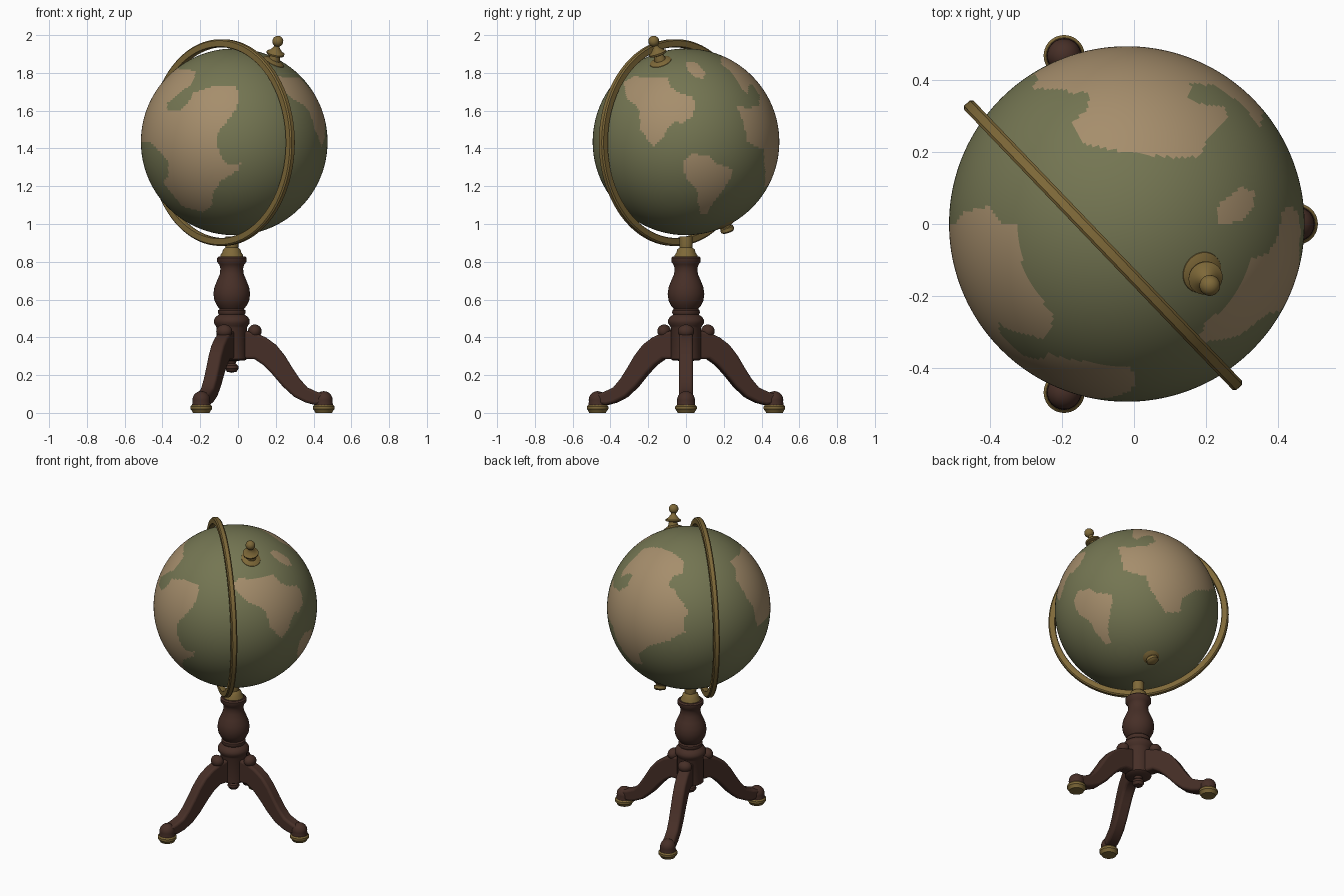
import bpy, bmesh, math
from mathutils import Vector, Matrix

if "Cube" in bpy.data.objects:
    bpy.data.objects.remove(bpy.data.objects["Cube"])


def material(name, rgb):
    mat = bpy.data.materials.new(name)
    mat.use_nodes = True
    mat.diffuse_color = (*rgb, 1)
    bsdf = mat.node_tree.nodes["Principled BSDF"]
    bsdf.inputs["Base Color"].default_value = (*rgb, 1)
    bsdf.inputs["Roughness"].default_value = 0.6
    return mat


SEA = material("olive sea", (0.175, 0.18, 0.085))
LAND = material("tan land", (0.38, 0.27, 0.15))
BRASS = material("aged brass", (0.21, 0.14, 0.04))
WOOD = material("dark wood", (0.062, 0.028, 0.02))

GLOBE = Vector((-0.02, 0, 1.435))
RADIUS = 0.494
POST = Vector((-0.033, 0, 0))
UP = Vector((0, 0, 1))


def finish(name, bm, mats, angle=40):
    bmesh.ops.recalc_face_normals(bm, faces=bm.faces)
    mesh = bpy.data.meshes.new(name)
    bm.to_mesh(mesh)
    bm.free()
    for mat in mats:
        mesh.materials.append(mat)
    obj = bpy.data.objects.new(name, mesh)
    bpy.context.collection.objects.link(obj)
    bpy.ops.object.select_all(action='DESELECT')
    obj.select_set(True)
    bpy.context.view_layer.objects.active = obj
    bpy.ops.object.shade_smooth_by_angle(angle=math.radians(angle))
    return obj


def lathe(name, profile, origin, axis, mat, closed=False, steps=40):
    """Turn a (radius, height) profile around an axis."""
    bm = bmesh.new()
    verts = [bm.verts.new((r, 0, h)) for r, h in profile]
    pairs = list(zip(verts, verts[1:]))
    if closed:
        pairs.append((verts[-1], verts[0]))
    edges = [bm.edges.new(p) for p in pairs]
    bmesh.ops.spin(bm, geom=verts + edges, axis=(0, 0, 1), cent=(0, 0, 0),
                   angle=math.tau, steps=steps)
    bmesh.ops.remove_doubles(bm, verts=bm.verts, dist=1e-5)
    turn = Vector(axis).normalized().to_track_quat('Z', 'Y').to_matrix().to_4x4()
    bm.transform(Matrix.Translation(origin) @ turn)
    return finish(name, bm, [mat])


def arc(radius, height, start=-90, end=90, count=10):
    """Points of a ball outline for a lathe profile."""
    angles = [math.radians(start + (end - start) * i / count) for i in range(count + 1)]
    return [(max(radius * math.cos(a), 0), height + radius * math.sin(a)) for a in angles]


# Land outlines, each drawn flat (percent of radius) and projected along a direction
def side(azimuth, elevation):
    a, e = math.radians(azimuth), math.radians(elevation)
    toward = Vector((math.cos(a) * math.cos(e), math.sin(a) * math.cos(e), math.sin(e)))
    right = Vector((-math.sin(a), math.cos(a), 0))
    return right, toward.cross(right), toward


FRONT, RIGHT, ABOVE, BELOW = side(-90, 0), side(0, 0), side(-90, 90), side(49, -31)

great_continent = [(-42, 76), (-44, 66), (-63, 52), (-72, 42), (-71, 34), (-58, 34), (-48, 44),
                   (-44, 53), (-21, 60), (2, 59), (5, 53), (3, 36), (-7, 23), (-18, 9),
                   (-19, -2), (-13, -18), (-7, -25), (7, -23), (5, -30), (-13, -41),
                   (-22, -52), (-24, -69), (-34, -75), (-56, -69), (-76, -44), (-71, -37),
                   (-71, -20), (-93, 3), (-101, 9), (-110, 40), (-75, 80)]
great_continent_north = [(-103, -7), (-91, 7), (-77, 10), (-69, -1), (-62, -15), (-64, -38),
                         (-52, -43), (-41, -54), (-46, -65), (-66, -60), (-80, -50), (-105, -30)]
back_north = [(-40, 100), (-33, 80), (-21, 72), (-22, 65), (-31, 57), (-25, 45), (-4, 41),
              (29, 37), (41, 38), (45, 47), (56, 58), (56, 66), (44, 67), (35, 70), (36, 79),
              (49, 78), (63, 69), (76, 65), (80, 75), (40, 110)]
back_south = [(-21, 80), (83, 71), (95, 26), (73, 26), (56, 16), (55, 0), (37, -1),
              (28, 13), (18, 29), (13, 44), (-9, 49), (-16, 62)]
side_north = [(-67, 64), (-56, 70), (-20, 69), (-16, 58), (-7, 52), (7, 49), (11, 38), (6, 27),
              (-4, 20), (-12, 22), (-20, 13), (-26, 3), (-34, -5), (-42, 3), (-50, 16),
              (-49, 33), (-57, 42), (-63, 45)]
side_south = [(-1, -19), (6, -13), (23, -14), (33, -23), (50, -29), (48, -38), (40, -51),
              (30, -64), (22, -77), (16, -78), (13, -65), (12, -51), (1, -40), (-3, -29)]
polar_island = [(0, 86), (11, 85), (21, 74), (18, 67), (8, 70), (1, 78)]

LANDS = [(FRONT, great_continent), (ABOVE, great_continent_north), (ABOVE, back_north),
         (BELOW, back_south), (RIGHT, side_north), (RIGHT, side_south), (RIGHT, polar_island)]


def inside(x, y, outline):
    hit = False
    for (ax, ay), (bx, by) in zip(outline, outline[1:] + outline[:1]):
        if (ay > y) != (by > y) and x < ax + (bx - ax) * (y - ay) / (by - ay):
            hit = not hit
    return hit


def is_land(n):
    return any(n.dot(toward) > 0 and inside(100 * n.dot(right), 100 * n.dot(up), outline)
               for (right, up, toward), outline in LANDS)


# Globe ball
bm = bmesh.new()
bmesh.ops.create_uvsphere(bm, u_segments=240, v_segments=128, radius=RADIUS)
for face in bm.faces:
    face.material_index = int(is_land(face.calc_center_median().normalized()))
bm.transform(Matrix.Translation(GLOBE))
finish("globe", bm, [SEA, LAND])

# Brass meridian ring
lathe("meridian_ring", [(0.509, -0.018), (0.540, -0.018), (0.547, -0.011), (0.547, 0.011),
                        (0.540, 0.018), (0.509, 0.018), (0.505, 0.012), (0.505, -0.012)],
      (-0.086, -0.059, 1.431), (0.72, 0.69, 0), BRASS, closed=True, steps=128)

# Top finial and bottom knob on the tilted axle
axle = Vector((0.18, -0.31, 0.93))
top = Vector((0.19, -0.135, 1.86))
lathe("top_flange", [(0, 0.014), (0.035, 0.012), (0.058, 0), (0.062, -0.012), (0, -0.015)],
      top, top - GLOBE, BRASS)
lathe("finial", [(0, -0.02), (0.033, -0.02), (0.031, 0.01), (0.026, 0.035), (0.046, 0.04),
                 (0.048, 0.05), (0.034, 0.058), (0.024, 0.07), (0.016, 0.08)]
      + arc(0.029, 0.115, -60), top, axle, BRASS)
bottom = GLOBE + Vector((0.062, 0.21, -0.44)).normalized() * RADIUS
lathe("bottom_flange", [(0, 0.01), (0.03, 0.008), (0.052, -0.004), (0, -0.012)],
      bottom, bottom - GLOBE, BRASS)
lathe("bottom_knob", [(0, -0.01), (0.024, -0.01), (0.026, 0.008), (0.036, 0.012),
                      (0.037, 0.03), (0.028, 0.038), (0, 0.042)], bottom, -axle, BRASS)

# Turned stand
lathe("neck_mount", [(0, 0.935), (0.034, 0.935), (0.036, 0.90), (0.034, 0.875), (0.046, 0.865),
                     (0.05, 0.85), (0.06, 0.835), (0.062, 0.82), (0, 0.82)], POST, UP, BRASS)
lathe("post", [(0, 0.828), (0.07, 0.828), (0.078, 0.82), (0.078, 0.80), (0.066, 0.785),
               (0.06, 0.765), (0.063, 0.735), (0.078, 0.70), (0.092, 0.665), (0.097, 0.63),
               (0.092, 0.595), (0.078, 0.567), (0.064, 0.55), (0.072, 0.543), (0.074, 0.53),
               (0.068, 0.52), (0.085, 0.508), (0.095, 0.492), (0.095, 0.475), (0.084, 0.46),
               (0.08, 0.45), (0.08, 0.285), (0.07, 0.278), (0.026, 0.275), (0.02, 0.262),
               (0.034, 0.25), (0.036, 0.235), (0.025, 0.218), (0, 0.212)], POST, UP, WOOD)

# Three curved legs with scroll knobs and brass feet
LEG_TOP = [(0.05, 0.44), (0.12, 0.425), (0.18, 0.40), (0.235, 0.36), (0.28, 0.305),
           (0.32, 0.24), (0.36, 0.18), (0.40, 0.135), (0.45, 0.112), (0.495, 0.10)]
LEG_BOTTOM = [(0.495, 0.05), (0.44, 0.042), (0.39, 0.055), (0.33, 0.085), (0.27, 0.14),
              (0.21, 0.21), (0.165, 0.255), (0.12, 0.285), (0.05, 0.285)]

for label, angle, reach in (("left", 0, 0.487), ("back", 109, 0.495), ("front", -109, 0.495)):
    place = Matrix.Translation(POST) @ Matrix.Rotation(math.radians(angle), 4, 'Z')
    bm = bmesh.new()
    face = bm.faces.new([bm.verts.new((s, -0.037, z)) for s, z in LEG_TOP + LEG_BOTTOM])
    moved = bmesh.ops.extrude_face_region(bm, geom=[face])["geom"]
    bmesh.ops.translate(bm, vec=(0, 0.074, 0),
                        verts=[v for v in moved if isinstance(v, bmesh.types.BMVert)])
    bm.transform(place)
    leg = finish(label + "_leg", bm, [WOOD])
    bevel = leg.modifiers.new("rounded edges", 'BEVEL')
    bevel.width = 0.014
    bevel.segments = 3
    bevel.limit_method = 'ANGLE'
    bevel.angle_limit = math.radians(50)

    bm = bmesh.new()
    bmesh.ops.create_uvsphere(bm, u_segments=24, v_segments=14, radius=0.036)
    bm.transform(place @ Matrix.Translation((0.122, 0, 0.432)) @ Matrix.Diagonal((1, 1.2, 1, 1)))
    finish(label + "_leg_scroll", bm, [WOOD])

    foot = place @ Vector((reach, 0, 0))
    lathe(label + "_toe", [(0, 0.03), (0.05, 0.035)] + arc(0.047, 0.068, -10), foot, UP, WOOD)
    lathe(label + "_foot_pad", [(0, 0), (0.044, 0), (0.05, 0.012), (0.057, 0.02),
                                (0.057, 0.034), (0.05, 0.042), (0, 0.044)], foot, UP, BRASS)
